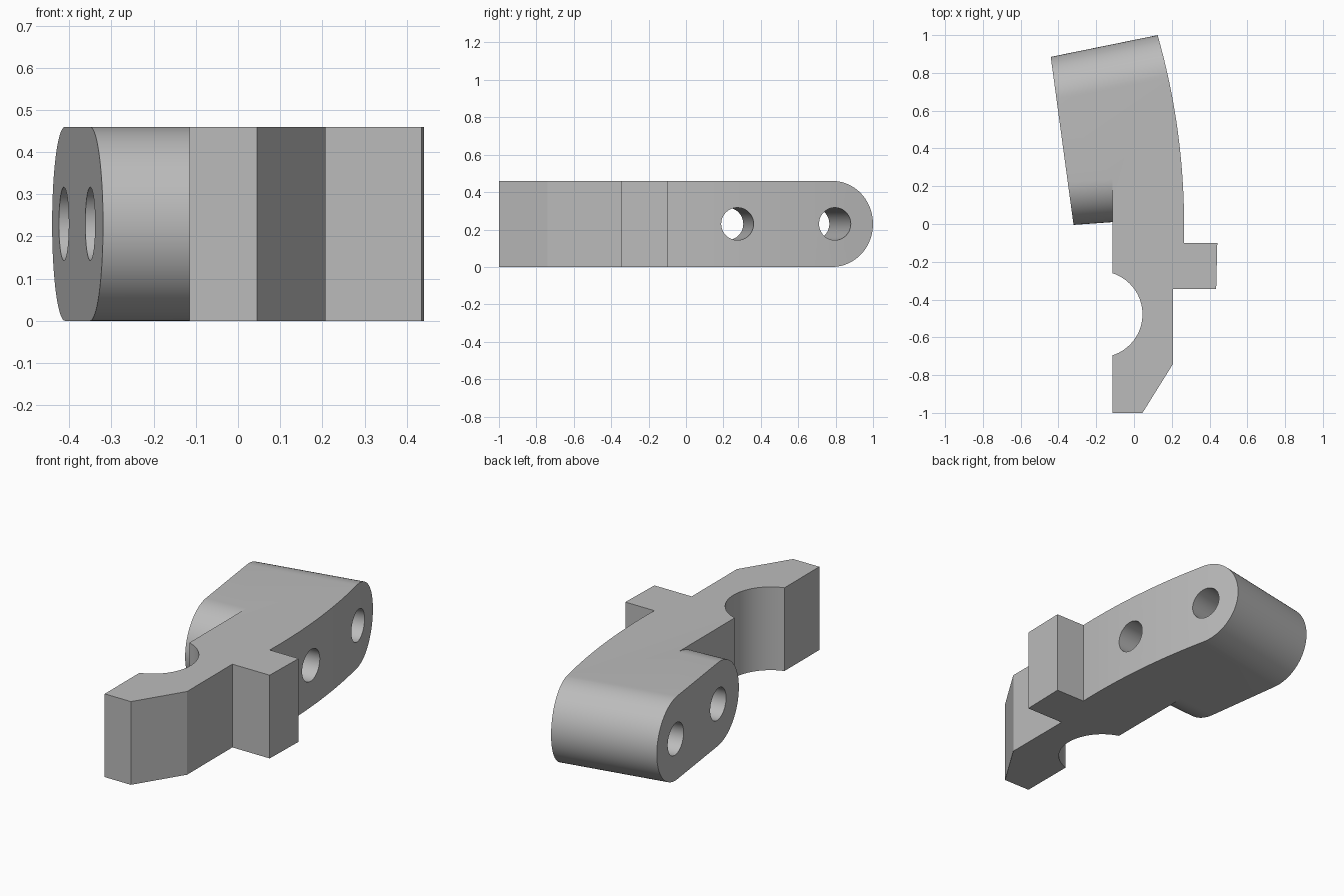
import bpy, bmesh
from math import sin, cos, pi, sqrt, radians, atan2
from mathutils import Vector

H = 0.46
R = H / 2

if "Cube" in bpy.data.objects:
    bpy.data.objects.remove(bpy.data.objects["Cube"], do_unlink=True)

grey = bpy.data.materials.new("plain grey")
grey.use_nodes = True
colour = (0.5, 0.5, 0.5, 1)
grey.diffuse_color = colour
grey.node_tree.nodes["Principled BSDF"].inputs["Base Color"].default_value = colour


def loft(name, start, end):
    """Closed solid between two matching loops."""
    bm = bmesh.new()
    a = [bm.verts.new(p) for p in start]
    b = [bm.verts.new(p) for p in end]
    bm.faces.new(a)
    bm.faces.new(b[::-1])
    for i in range(len(a)):
        j = (i + 1) % len(a)
        bm.faces.new((a[j], a[i], b[i], b[j]))
    bmesh.ops.recalc_face_normals(bm, faces=bm.faces)
    mesh = bpy.data.meshes.new(name)
    bm.to_mesh(mesh)
    bm.free()
    mesh.materials.append(grey)
    obj = bpy.data.objects.new(name, mesh)
    bpy.context.collection.objects.link(obj)
    return obj


def end_cutter(name, a, b, side):
    """Everything outside a half-round end whose tip runs from a to b."""
    steps = 40
    arc = [(R * cos(t) - R, R * sin(t)) for t in
           [pi / 2 - pi * i / steps for i in range(steps + 1)]]
    profile = [(-R, R + 0.1)] + arc + [(-R, -R - 0.1), (0.4, -R - 0.1), (0.4, R + 0.1)]
    loops = [[(x, y + side * u, R + v) for u, v in profile] for x, y in (a, b)]
    return loft(name, *loops)


def hole_cutter(name, a, b, radius=0.087):
    """Round pin through the arm at mid height."""
    a, b = Vector((*a, R)), Vector((*b, R))
    d = (b - a).normalized()
    side = Vector((-d.y, d.x, 0))
    ring = [side * radius * cos(t) + Vector((0, 0, radius * sin(t)))
            for t in [2 * pi * i / 48 for i in range(48)]]
    return loft(name, [a - d * 0.3 + p for p in ring], [b + d * 0.3 + p for p in ring])


# Plan outline: foot, side lug, curved outer face, arm, round notch
outline = [(-0.115, -1), (0.045, -1), (0.207, -0.74), (0.207, -0.345),
           (0.435, -0.345), (0.441, -0.1)]
bow = 3.64
for i in range(29):
    y = -0.1 + 1.2 * i / 28
    outline.append((0.265 - bow + sqrt(bow * bow - y * y), y))
outline += [(-0.47, 1.1), (-0.307, -0.1), (-0.115, -0.1)]
notch_r, notch_x, notch_y = 0.228, -0.183, -0.478
half = atan2(0.2175, -0.115 - notch_x)
for i in range(33):
    t = half - 2 * half * i / 32
    outline.append((notch_x + notch_r * cos(t), notch_y + notch_r * sin(t)))
outline[-1] = (-0.115, outline[-1][1])

arm = loft("bracket_arm", [(x, y, 0) for x, y in outline], [(x, y, H) for x, y in outline])

cutters = [
    end_cutter("back_round_cutter", (-0.7, 0.832), (0.5, 1.076), 1),
    end_cutter("front_round_cutter", (-0.6, -0.025), (-0.115, 0.01), -1),
    hole_cutter("back_hole_cutter", (-0.413, 0.68), (0.18, 0.797)),
    hole_cutter("front_hole_cutter", (-0.35, 0.22), (0.255, 0.275)),
]
for c in cutters:
    mod = arm.modifiers.new(c.name, "BOOLEAN")
    mod.operation = "DIFFERENCE"
    mod.solver = "EXACT"
    mod.object = c
    c.hide_render = True

# Bake the cuts, then drop the helpers
bpy.context.view_layer.objects.active = arm
arm.select_set(True)
for mod in list(arm.modifiers):
    bpy.ops.object.modifier_apply(modifier=mod.name)
for c in cutters:
    bpy.data.objects.remove(c, do_unlink=True)
bpy.ops.object.shade_smooth_by_angle(angle=radians(30))
